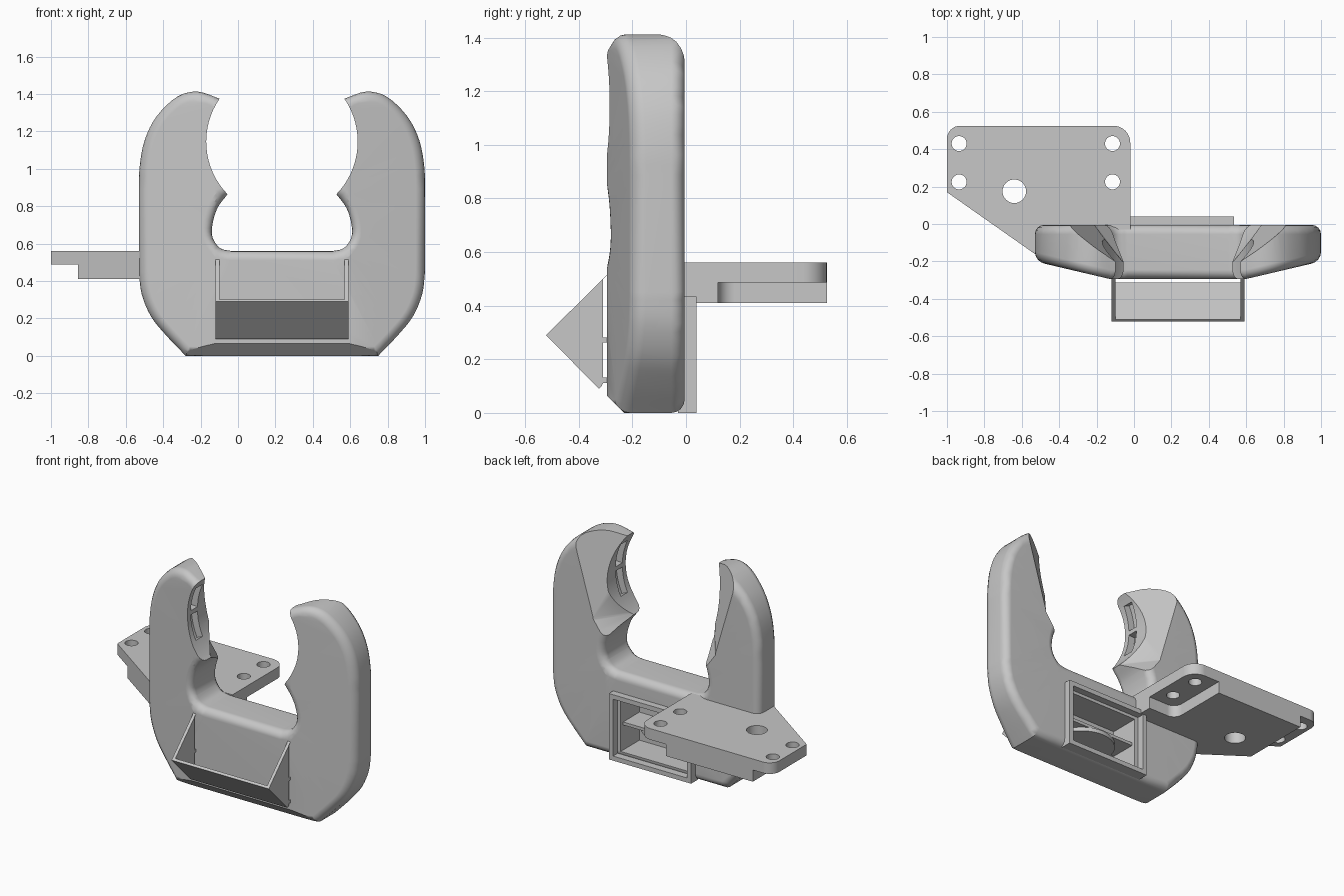
import bpy, bmesh, math
from mathutils import Vector

cube = bpy.data.objects.get("Cube")
if cube:
    bpy.data.objects.remove(cube, do_unlink=True)

grey = bpy.data.materials.new("plain_grey")
grey.use_nodes = True
grey.diffuse_color = (0.57, 0.57, 0.57, 1)
grey.node_tree.nodes["Principled BSDF"].inputs["Base Color"].default_value = (0.57, 0.57, 0.57, 1)

CX = 0.235            # middle of the holder
BACK, FRONT = -0.005, -0.295
RING_Z, RING_R = 1.145, 0.405
ROUND = 0.05


def loft(name, rings):
    """Skin a list of equal-length 3D rings and cap the ends."""
    bm = bmesh.new()
    rows = [[bm.verts.new(p) for p in ring] for ring in rings]
    n = len(rows[0])
    for a, b in zip(rows, rows[1:]):
        for i in range(n):
            j = (i + 1) % n
            bm.faces.new((a[i], a[j], b[j], b[i]))
    bm.faces.new(rows[0])
    bm.faces.new(rows[-1])
    bmesh.ops.recalc_face_normals(bm, faces=bm.faces)
    mesh = bpy.data.meshes.new(name)
    bm.to_mesh(mesh)
    bm.free()
    mesh.materials.append(grey)
    ob = bpy.data.objects.new(name, mesh)
    bpy.context.collection.objects.link(ob)
    return ob


def prism(name, pts, axis, lo, hi):
    """Extrude a 2D profile along the x, y or z axis."""
    place = {"x": lambda p, d: (d, p[0], p[1]),
             "y": lambda p, d: (p[0], d, p[1]),
             "z": lambda p, d: (p[0], p[1], d)}[axis]
    return loft(name, [[place(p, d) for p in pts] for d in (lo, hi)])


def box(name, x0, x1, y0, y1, z0, z1):
    return prism(name, [(x0, y0), (x1, y0), (x1, y1), (x0, y1)], "z", z0, z1)


def arc(cx, cy, r, a0, a1, n):
    steps = [math.radians(a0 + (a1 - a0) * i / n) for i in range(n + 1)]
    return [(cx + r * math.cos(a), cy + r * math.sin(a)) for a in steps]


def circle(cx, cy, r, n=48):
    return arc(cx, cy, r, 0, 360, n)[:-1]


def spline(pts, n=4):
    """Smooth curve through the points."""
    p = [Vector(q) for q in pts]
    p = [2 * p[0] - p[1]] + p + [2 * p[-1] - p[-2]]
    out = []
    for a, b, c, d in zip(p, p[1:], p[2:], p[3:]):
        for i in range(n):
            t = i / n
            out.append(tuple(0.5 * (2 * b + (c - a) * t + (2 * a - 5 * b + 4 * c - d) * t * t
                                    + (3 * b - a - 3 * c + d) * t ** 3)))
    return out + [tuple(pts[-1])]


def inset(pts, dist):
    """Move a clockwise closed outline inwards."""
    out = []
    for i, p in enumerate(pts):
        a, b, c = Vector(pts[i - 1]), Vector(p), Vector(pts[(i + 1) % len(pts)])
        d, e = (b - a).normalized(), (c - b).normalized()
        n, m = Vector((d.y, -d.x)), Vector((e.y, -e.x))
        out.append(b + (n + m) * dist / (1 + n.dot(m)))
    return out


def activate(ob):
    bpy.ops.object.select_all(action="DESELECT")
    ob.select_set(True)
    bpy.context.view_layer.objects.active = ob


def cut(ob, cutter):
    mod = ob.modifiers.new("cut", "BOOLEAN")
    mod.operation, mod.solver, mod.object = "DIFFERENCE", "EXACT", cutter
    activate(ob)
    bpy.ops.object.modifier_apply(modifier=mod.name)
    bpy.data.objects.remove(cutter, do_unlink=True)


def smooth(ob):
    activate(ob)
    bpy.ops.object.shade_smooth_by_angle(angle=math.radians(30))
    mod = ob.modifiers.new("normals", "WEIGHTED_NORMAL")
    mod.keep_sharp = True


# U-shaped holder: half outline, mirrored about its middle, with rounded rims
half = spline([(.27, .56), (.33, .575), (.37, .63), (.372, .70), (.345, .79), (.29, .865)])
half += [(.25, .91), (.25, 1.335)]
half += spline([(.335, 1.375), (.45, 1.412), (.56, 1.385), (.67, 1.28),
                (.735, 1.15), (.762, 1.0), (.765, .85)])
half += spline([(.765, .45), (.75, .33), (.70, .21), (.62, .11), (.515, 0)])
outline = [(CX + u, z) for u, z in half] + [(CX - u, z) for u, z in reversed(half)]
rings = []
for start, sign in ((FRONT, 1), (BACK, -1)):
    rim = []
    for i in range(5):
        a = math.pi / 2 * i / 4
        y = start + sign * ROUND * (1 - math.cos(a))
        rim.append([(p[0], y, p[1]) for p in inset(outline, ROUND * (1 - math.sin(a)))])
    rings += rim if sign > 0 else rim[::-1]
holder = loft("holder", rings)

# Sweep the front of both arms backwards
bm = bmesh.new()
bm.from_mesh(holder.data)
bmesh.ops.triangulate(bm, faces=[f for f in bm.faces if len(f.verts) > 4])
for side in (-1, 1):
    bmesh.ops.bisect_plane(bm, geom=bm.verts[:] + bm.edges[:] + bm.faces[:], dist=1e-5,
                           plane_co=(CX + side * 0.36, 0, 0), plane_no=(1, 0, 0))
for v in bm.verts:
    if v.co.y < -0.2:
        v.co.y += 0.095 * max(0, abs(v.co.x - CX) - 0.36) / 0.405
bmesh.ops.triangulate(bm, faces=bm.faces)
bm.to_mesh(holder.data)
bm.free()

# Round opening between the arms
cut(holder, prism("ring_cutter", circle(CX, RING_Z, RING_R, 72), "y", -1, 1))

# Thin the backs of the arms towards their inner edges
for side in (-1, 1):
    rings = []
    for z, ridge, depth in ((.58, .365, 0), (.87, .45, -.275), (1.45, .62, -.29)):
        section = [(ridge, 0), (.24, depth), (.24, .1), (ridge, .1)]
        rings.append([(CX + side * u, y, z) for u, y in section])
    cutter = loft("arm_cutter", rings)
    bm = bmesh.new()
    bm.from_mesh(cutter.data)
    bmesh.ops.triangulate(bm, faces=bm.faces)
    bm.to_mesh(cutter.data)
    bm.free()
    cut(holder, cutter)

# Two grooves in each inner edge
for middle in (0, 180):
    for a0, a1 in ((-25, -2), (2, 25)):
        groove = (arc(CX, RING_Z, .34, middle + a0, middle + a1, 8)
                  + arc(CX, RING_Z, .45, middle + a1, middle + a0, 8))
        cut(holder, prism("groove_cutter", groove, "y", -.25, -.18))

# Bottom front chamfer and rear recess
cut(holder, prism("chamfer_cutter", [(-.40, .17), (-.20, -.03), (-.40, -.03)], "x", -1, 1.5))
cut(holder, box("recess_cutter", -.01, .48, -.2, .1, .05, .385))
smooth(holder)

# Rear frame around the recess, with a shelf and rounded tongue
frame = box("rear_frame", -.065, .535, -.03, .04, 0, .435)
cut(frame, box("frame_cutter", -.035, .505, -.1, .1, .03, .405))
box("recess_shelf", -.02, .49, -.21, -.03, .215, .235)
tongue = prism("shelf_tongue", arc(CX, -.21, .2, 0, 180, 24), "z", .19, .216)
smooth(tongue)

# Front tray: two triangular cheeks and a sloping panel
cheek = [(-.294, .515), (-.522, .29), (-.325, .09), (-.31, .108), (-.31, .497)]
for name, x in (("tray_right_cheek", -.12), ("tray_left_cheek", .57)):
    prism(name, cheek, "x", x, x + .02)
    for z in (.112, .262):
        box(name + "_tab", x, x + .02, -.315, -.285, z, z + .02)
prism("tray_panel", [(-.522, .29), (-.325, .09), (-.312, .102), (-.51, .302)], "x", -.12, .59)

# Side mounting plate: thin flange over a thicker, smaller base
flange_outline = ([(-.02, -.03), (-.02, .2)] + arc(-.11, .435, .09, 0, 90, 8)
                  + arc(-.93, .455, .07, 90, 180, 8)
                  + [(-1, .17), (-.516, -.17), (-.25, -.17), (-.25, -.03)])
plate = prism("mounting_plate", flange_outline, "z", .41, .56)
cut(plate, box("left_step_cutter", -1.2, -.855, -.5, 1, .3, .487))
step = [(.2, .12), (.2, .8), (-.22, .8), (-.22, .18)] + arc(-.16, .18, .06, 180, 270, 8)[1:]
cut(plate, prism("right_step_cutter", step, "z", .3, .487))
for x, y, r in ((-.935, .43, .04), (-.935, .225, .04), (-.115, .43, .04),
                (-.115, .225, .04), (-.64, .175, .063)):
    cut(plate, prism("hole_cutter", circle(x, y, r, 32), "z", .3, .7))
smooth(plate)
